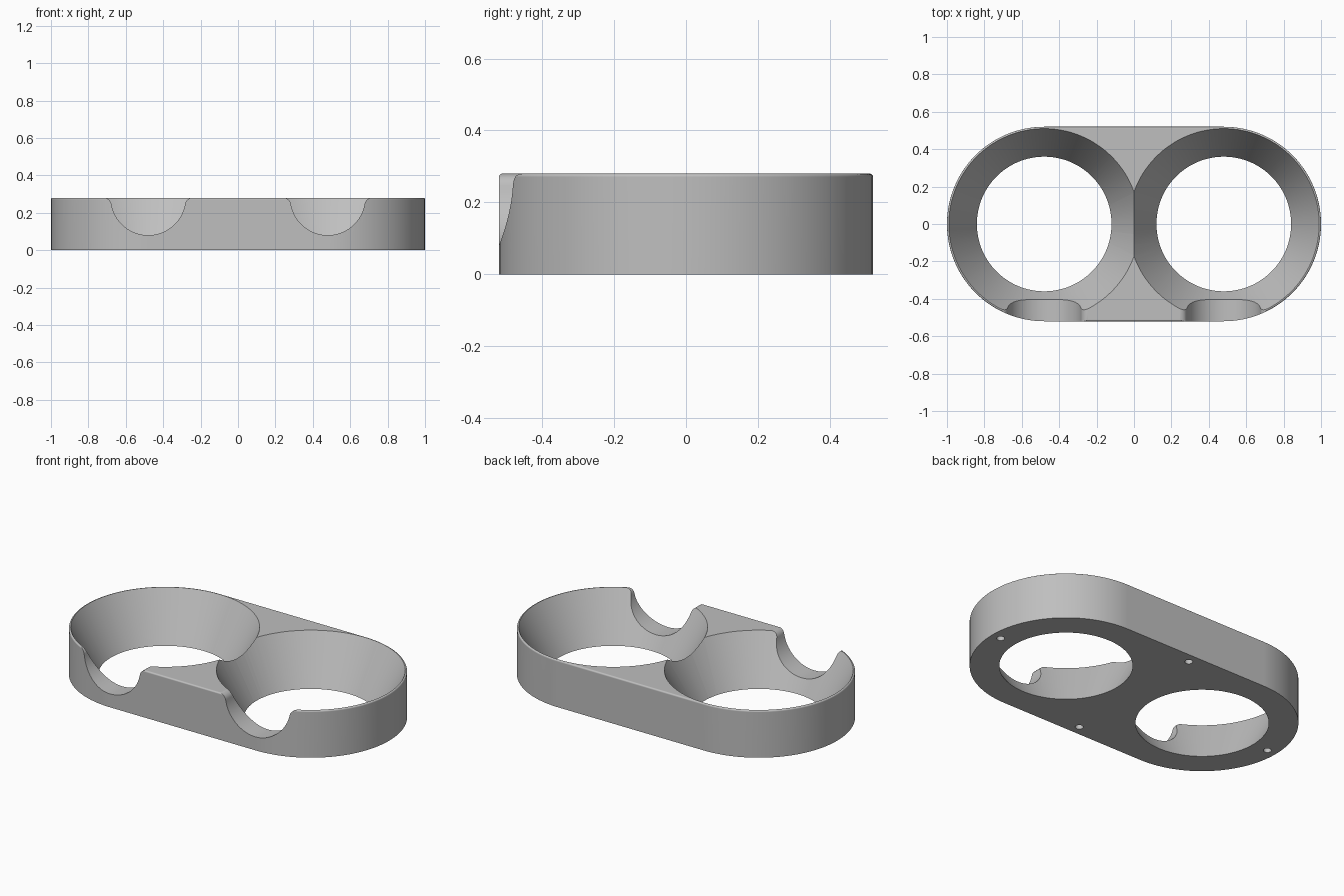
import bpy, bmesh, math

cube = bpy.data.objects.get("Cube")
if cube:
    bpy.data.objects.remove(cube, do_unlink=True)

HEIGHT = 0.28
OFFSET = 0.48       # bowl centres on x
OUTER = 0.52        # end radius of the body
BOWL_BOTTOM, BOWL_TOP = 0.36, 0.51
NOTCH, LIP = 0.2, 0.04

gray = bpy.data.materials.new("light gray")
gray.use_nodes = True
color = (0.52, 0.52, 0.52, 1)
gray.diffuse_color = color
gray.node_tree.nodes["Principled BSDF"].inputs["Base Color"].default_value = color


def arc(cx, cy, r, start, end, n):
    return [(cx + r * math.cos(math.radians(start + (end - start) * i / n)),
             cy + r * math.sin(math.radians(start + (end - start) * i / n)))
            for i in range(n + 1)]


def make_object(name, bm):
    bmesh.ops.recalc_face_normals(bm, faces=bm.faces)
    mesh = bpy.data.meshes.new(name)
    bm.to_mesh(mesh)
    bm.free()
    mesh.materials.append(gray)
    obj = bpy.data.objects.new(name, mesh)
    bpy.context.collection.objects.link(obj)
    return obj


def prism(name, points, direction):
    bm = bmesh.new()
    face = bm.faces.new([bm.verts.new(p) for p in points])
    new = bmesh.ops.extrude_face_region(bm, geom=[face])["geom"]
    bmesh.ops.translate(bm, vec=direction,
                        verts=[v for v in new if isinstance(v, bmesh.types.BMVert)])
    return make_object(name, bm)


def cone(name, x, y, z0, z1, r0, r1, segments):
    bm = bmesh.new()
    bmesh.ops.create_cone(bm, cap_ends=True, segments=segments,
                          radius1=r0, radius2=r1, depth=z1 - z0)
    bmesh.ops.translate(bm, vec=(x, y, (z0 + z1) / 2), verts=bm.verts)
    return make_object(name, bm)


def apply(obj, modifier):
    bpy.context.view_layer.objects.active = obj
    bpy.ops.object.modifier_apply(modifier=modifier.name)


def cut(obj, cutter):
    mod = obj.modifiers.new("cut", 'BOOLEAN')
    mod.operation = 'DIFFERENCE'
    mod.solver = 'EXACT'
    mod.object = cutter
    apply(obj, mod)
    bpy.data.objects.remove(cutter, do_unlink=True)


# Rounded body with a softened top edge
outline = arc(OFFSET, 0, OUTER, -90, 90, 56) + arc(-OFFSET, 0, OUTER, 90, 270, 56)
body = prism("double_bowl_holder", [(x, y, 0) for x, y in outline], (0, 0, HEIGHT))
bm = bmesh.new()
bm.from_mesh(body.data)
rim = [e for e in bm.edges if all(v.co.z > HEIGHT - 0.001 for v in e.verts)]
bmesh.ops.bevel(bm, geom=rim, offset=0.009, segments=4, profile=0.5, affect='EDGES')
bm.to_mesh(body.data)
bm.free()

# Tapered bowl openings and scooped front notches
slope = (BOWL_TOP - BOWL_BOTTOM) / HEIGHT
reach = math.sqrt((NOTCH + LIP) ** 2 - LIP ** 2)
tilt = math.degrees(math.atan2(LIP, reach))
for side in (-1, 1):
    x = side * OFFSET
    cut(body, cone("bowl_cutter", x, 0, -0.1, HEIGHT + 0.1,
                   BOWL_BOTTOM - 0.1 * slope, BOWL_TOP + 0.1 * slope, 112))
    right = arc(reach, HEIGHT - LIP, LIP, 90, 180 - tilt, 8)
    scoop = arc(0, HEIGHT, NOTCH, -tilt, -180 + tilt, 40)
    left = [(-px, pz) for px, pz in reversed(right)]
    profile = [(reach, HEIGHT + 0.1)] + right + scoop[1:-1] + left + [(-reach, HEIGHT + 0.1)]
    cut(body, prism("notch_cutter", [(x + px, -0.7, pz) for px, pz in profile], (0, 0.5, 0)))

# Small blind holes underneath
for x, y in ((0.94, 0), (-0.94, 0), (0, 0.46), (0, -0.46)):
    cut(body, cone("hole_cutter", x, y, -0.05, 0.05, 0.022, 0.022, 24))

# Smooth curved walls, crisp edges
body.select_set(True)
bpy.context.view_layer.objects.active = body
bpy.ops.object.shade_smooth_by_angle(angle=math.radians(30))
weighted = body.modifiers.new("weighted normals", 'WEIGHTED_NORMAL')
weighted.keep_sharp = True
